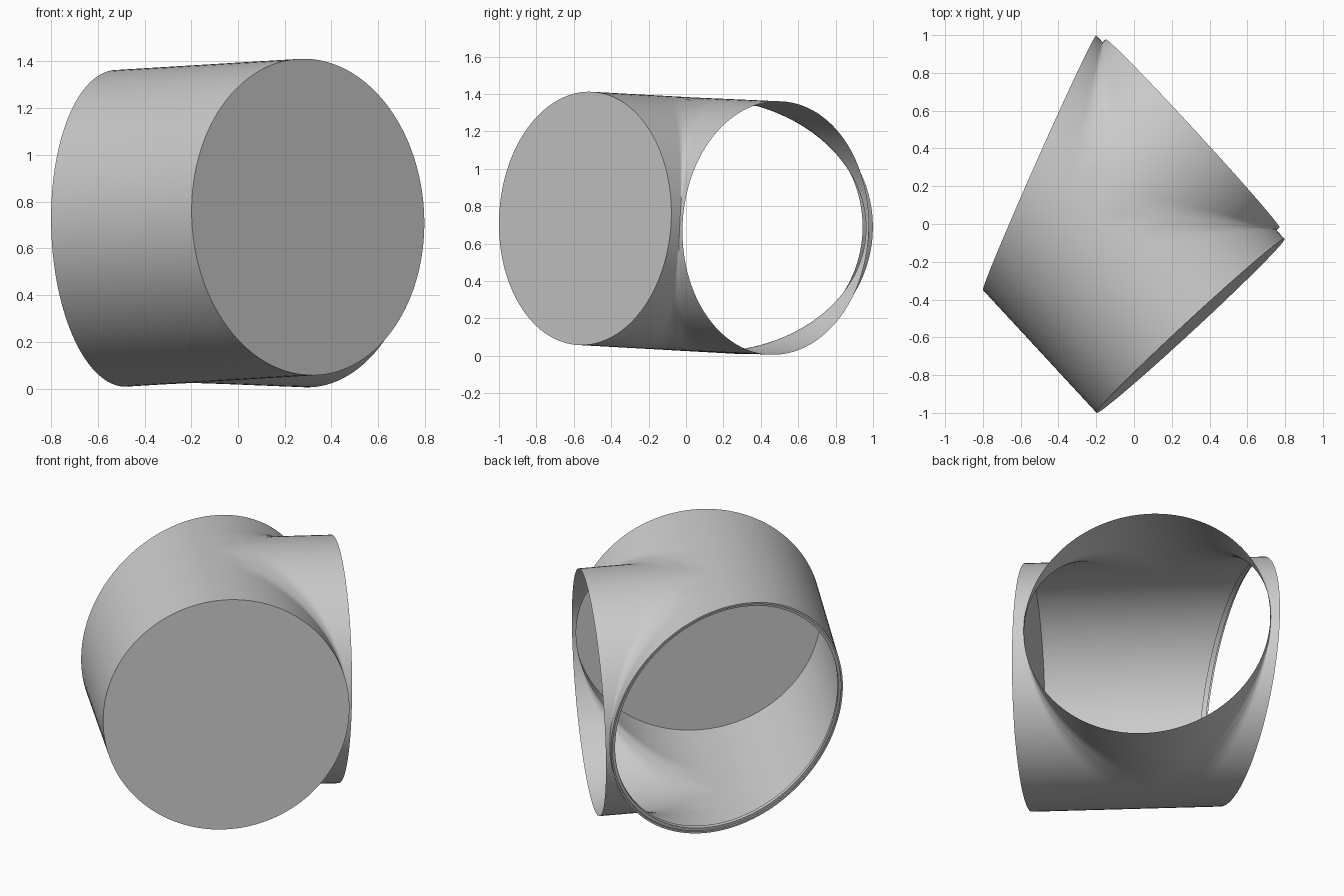
import bpy, bmesh, math
from mathutils import Vector

cube = bpy.data.objects.get("Cube")
if cube:
    bpy.data.objects.remove(cube, do_unlink=True)

R = 0.678          # pipe radius
START = -0.742     # capped end, measured along the main axis from the junction
MOUTH = 0.70       # branch mouth, measured from the main axis
N, M = 64, 24      # steps across half a pipe, steps along a strip

# Junction frame: u along main pipe, v along branch, w up
u_ax = Vector((-0.679, 0.734, -0.041)).normalized()
v_ax = Vector((0.734, 0.679, -0.030))
v_ax = (v_ax - u_ax * v_ax.dot(u_ax)).normalized()
w_ax = v_ax.cross(u_ax)
ORIGIN = Vector((-0.204, 0.005, 0.704))

grey = bpy.data.materials.new("plain_grey")
grey.use_nodes = True
grey.diffuse_color = (0.6, 0.6, 0.6, 1)
grey.node_tree.nodes["Principled BSDF"].inputs["Base Color"].default_value = (0.6, 0.6, 0.6, 1)


def place(u, v, w):
    return ORIGIN + u_ax * u + v_ax * v + w_ax * w


def oblique(v):
    """Position of the slanted open end along the main axis."""
    return 0.436 + 0.43 * v


def height(u, v):
    """Half-height of two equal crossing pipes, with a tapering fillet."""
    a, b = max(v, 0), abs(u)
    if v <= 0:
        return math.sqrt(max(R * R - v * v, 0))
    far = max(a, b)
    k = min(0.3 * max(1 - far / R, 0), far)
    m = min(a, b)
    if k > 1e-6:
        h = max(k - abs(a - b), 0) / k
        m -= h * h * k / 4
    return math.sqrt(max(R * R - m * m, 0))


def grid(bm, rows, closed=False):
    vs = [[bm.verts.new(p) for p in row] for row in rows]
    for r0, r1 in zip(vs, vs[1:]):
        for j in range(len(r0) - 1):
            bm.faces.new((r0[j], r0[j + 1], r1[j + 1], r1[j]))


def finish(bm, name, angle):
    bmesh.ops.remove_doubles(bm, verts=bm.verts, dist=1e-4)
    bmesh.ops.dissolve_degenerate(bm, edges=bm.edges, dist=1e-5)
    bmesh.ops.recalc_face_normals(bm, faces=bm.faces)
    me = bpy.data.meshes.new(name)
    bm.to_mesh(me)
    bm.free()
    me.materials.append(grey)
    ob = bpy.data.objects.new(name, me)
    bpy.context.collection.objects.link(ob)
    bpy.ops.object.select_all(action='DESELECT')
    ob.select_set(True)
    bpy.context.view_layer.objects.active = ob
    bpy.ops.object.shade_smooth_by_angle(angle=math.radians(angle))
    return ob


# Tee-shaped pipe wall: main pipe strips either side of the junction, plus branch
bm = bmesh.new()
steps = [R * math.sin(math.pi * (i / N - 0.5)) for i in range(N + 1)]
ease = [(j / M) ** 2 for j in range(M + 1)]
for side in (1, -1):
    def point(u, v):
        return place(u, v, side * height(u, v))
    left, right, branch = [], [], []
    for p in steps:
        e = max(p, 0)
        left.append([point(-e + (START + e) * s, p) for s in ease])
        right.append([point(e + (oblique(p) - e) * s, p) for s in ease])
        branch.append([point(p, abs(p) + (MOUTH - abs(p)) * s) for s in ease])
    for rows in (left, right, branch):
        grid(bm, rows)
finish(bm, "tee_pipe_wall", 40)

# Flat cap on the closed end
bm = bmesh.new()
ring = [math.tau * i / (2 * N) for i in range(2 * N)]
bm.faces.new([bm.verts.new(place(START, R * math.sin(a), R * math.cos(a))) for a in ring])
cap = finish(bm, "end_cap", 30)
if cap.data.polygons[0].normal.dot(u_ax) > 0:
    cap.data.flip_normals()

# Narrow stepped lip inside the slanted open end: (scale, offset along the axis)
bm = bmesh.new()
profile = [(1.0, 0.0), (0.985, 0.0), (0.985, -0.012), (0.962, -0.012), (0.962, -0.04)]
rows = []
for a in ring + ring[:1]:
    row = []
    for s, d in profile:
        v = R * s * math.sin(a)
        row.append(place(oblique(v) + d, v, R * s * math.cos(a)))
    rows.append(row)
grid(bm, rows)
finish(bm, "open_end_lip", 30)
